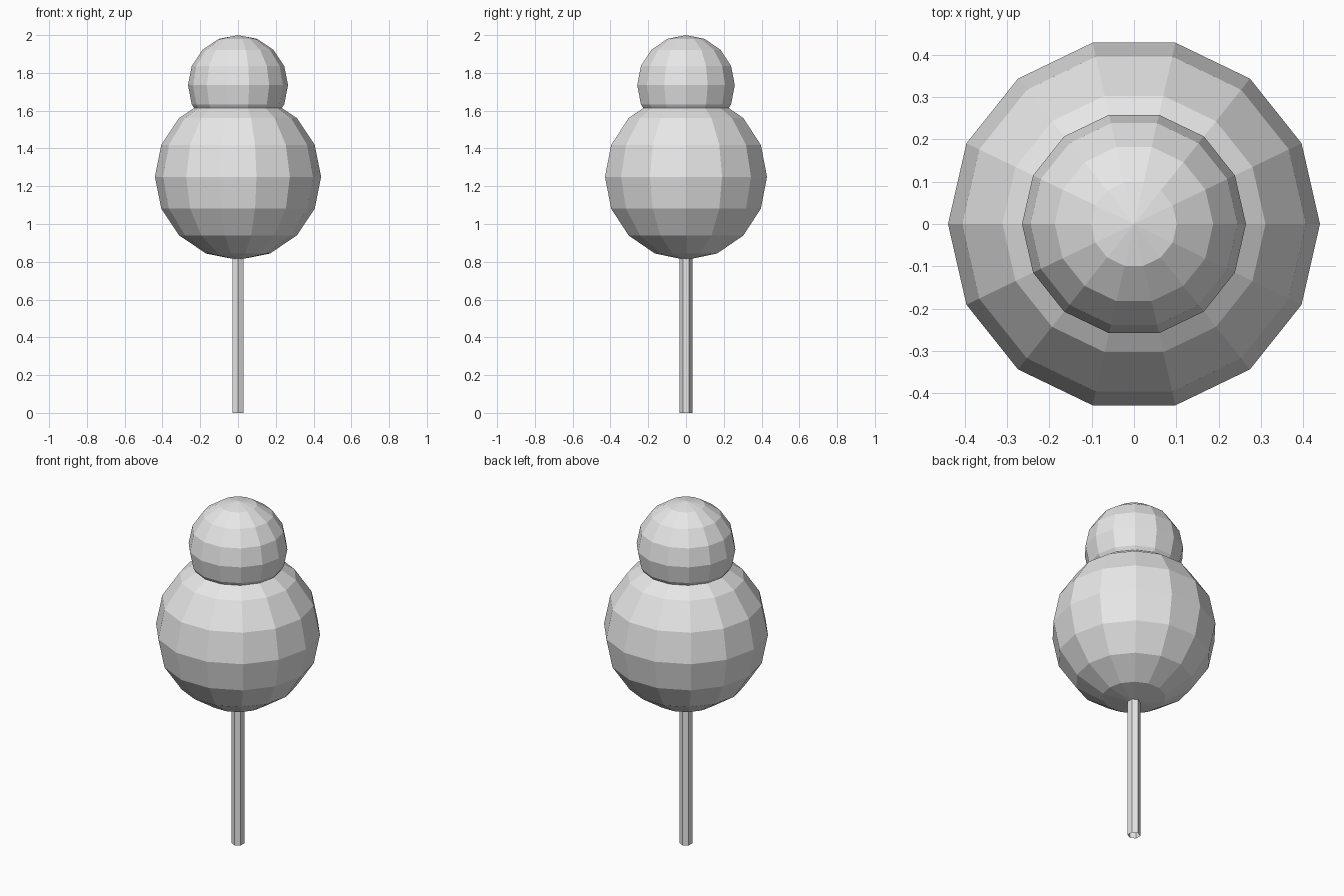
import bpy, bmesh
from math import sin, cos, pi
from mathutils import Vector

cube = bpy.data.objects.get("Cube")
if cube:
    bpy.data.objects.remove(cube, do_unlink=True)

# Single plain grey
grey = bpy.data.materials.new("light grey")
grey.use_nodes = True
colour = (0.8, 0.8, 0.8, 1)
grey.diffuse_color = colour
grey.node_tree.nodes["Principled BSDF"].inputs["Base Color"].default_value = colour


def lathe(name, profile, sides):
    """Spin a profile of points about the z axis, with flat faces."""
    bm = bmesh.new()
    verts = [bm.verts.new(p) for p in profile]
    edges = [bm.edges.new(pair) for pair in zip(verts, verts[1:])]
    bmesh.ops.spin(bm, geom=verts + edges, cent=(0, 0, 0), axis=(0, 0, 1),
                   angle=2 * pi, steps=sides, use_merge=False)
    bmesh.ops.remove_doubles(bm, verts=bm.verts[:], dist=0.0005)
    bmesh.ops.recalc_face_normals(bm, faces=bm.faces[:])
    # Make sure the walls face outwards
    wall = max(bm.faces, key=lambda f: f.calc_center_median().xy.length)
    if wall.normal.xy.dot(wall.calc_center_median().xy) < 0:
        bmesh.ops.reverse_faces(bm, faces=bm.faces[:])
    mesh = bpy.data.meshes.new(name)
    bm.to_mesh(mesh)
    bm.free()
    mesh.materials.append(grey)
    obj = bpy.data.objects.new(name, mesh)
    bpy.context.collection.objects.link(obj)
    return obj


def ball(name, radius, height, sides=14, rings=8):
    """Low-poly ball with corners on the x axis."""
    arc = [pi * i / rings for i in range(rings + 1)]
    profile = [Vector((radius * sin(a), 0, height - radius * cos(a))) for a in arc]
    return lathe(name, profile, sides)


# Two stacked crown balls, overlapping at the neck
ball("lower_crown", 0.44, 1.25)
ball("upper_crown", 0.265, 1.735)

# Thin six-sided stick, open at the ends, with corners on the y axis
lathe("stick", [Vector((0, -0.034, z)) for z in (0, 0.9)], 6)
